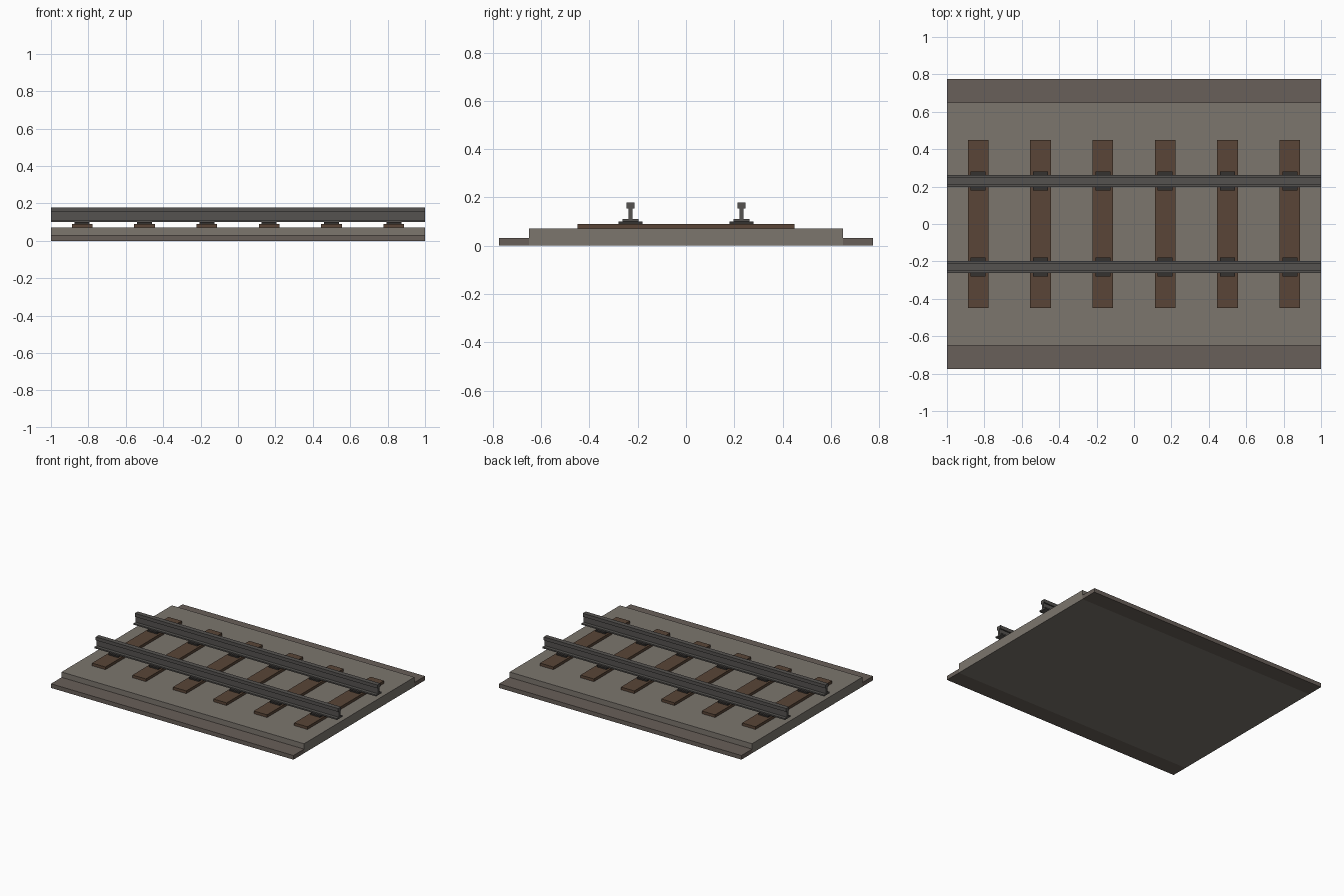
import bpy, bmesh

if "Cube" in bpy.data.objects:
    bpy.data.objects.remove(bpy.data.objects["Cube"])

def material(name, rgb):
    m = bpy.data.materials.new(name)
    m.diffuse_color = (*rgb, 1)
    m.use_nodes = True
    m.node_tree.nodes["Principled BSDF"].inputs["Base Color"].default_value = m.diffuse_color
    return m

GRAVEL = material("gravel", (0.20, 0.18, 0.155))
EARTH = material("earth", (0.14, 0.115, 0.10))
WOOD = material("wood", (0.10, 0.06, 0.038))
STEEL = material("steel", (0.09, 0.085, 0.08))
IRON = material("dark_iron", (0.035, 0.032, 0.03))

def finish(bm, name, mat):
    bmesh.ops.recalc_face_normals(bm, faces=bm.faces)
    me = bpy.data.meshes.new(name)
    bm.to_mesh(me)
    bm.free()
    me.materials.append(mat)
    ob = bpy.data.objects.new(name, me)
    bpy.context.collection.objects.link(ob)
    return ob

def box(name, x, y, z, mat):
    """Box from (min, max) ranges on each axis."""
    bm = bmesh.new()
    bmesh.ops.create_cube(bm, size=1)
    for v in bm.verts:
        v.co = [r[0] + (c + 0.5) * (r[1] - r[0]) for c, r in zip(v.co, (x, y, z))]
    return finish(bm, name, mat)

def rail(name, yc):
    # I-shaped rail section (foot, web, head), extruded along the track
    half = [(0.033, 0.100), (0.033, 0.110), (0.0075, 0.110),
            (0.0075, 0.154), (0.0175, 0.154), (0.0175, 0.179)]
    section = half + [(-y, z) for y, z in reversed(half)]
    bm = bmesh.new()
    face = bm.faces.new([bm.verts.new((-1, yc + y, z)) for y, z in section])
    ext = bmesh.ops.extrude_face_region(bm, geom=[face], use_keep_orig=True)
    bmesh.ops.translate(bm, vec=(2, 0, 0),
                        verts=[g for g in ext["geom"] if isinstance(g, bmesh.types.BMVert)])
    finish(bm, name, STEEL)

# Ballast bed
box("ballast_bed", (-1, 1), (-0.65, 0.65), (0, 0.071), GRAVEL)

# Shoulders and rails, one per side
for side, s in (("front", -1), ("back", 1)):
    box(f"{side}_shoulder", (-1, 1), sorted((s * 0.65, s * 0.775)), (0, 0.031), EARTH)
    rail(f"{side}_rail", s * 0.23)

# Sleepers with a tie plate under each rail
for i in range(6):
    x = (i - 2.5) / 3
    box(f"sleeper_{i + 1}", (x - 0.055, x + 0.055), (-0.45, 0.45), (0.071, 0.091), WOOD)
    for side, s in (("front", -1), ("back", 1)):
        y = s * 0.23
        box(f"{side}_tie_plate_{i + 1}", (x - 0.04, x + 0.04),
            (y - 0.05, y + 0.05), (0.091, 0.101), IRON)
